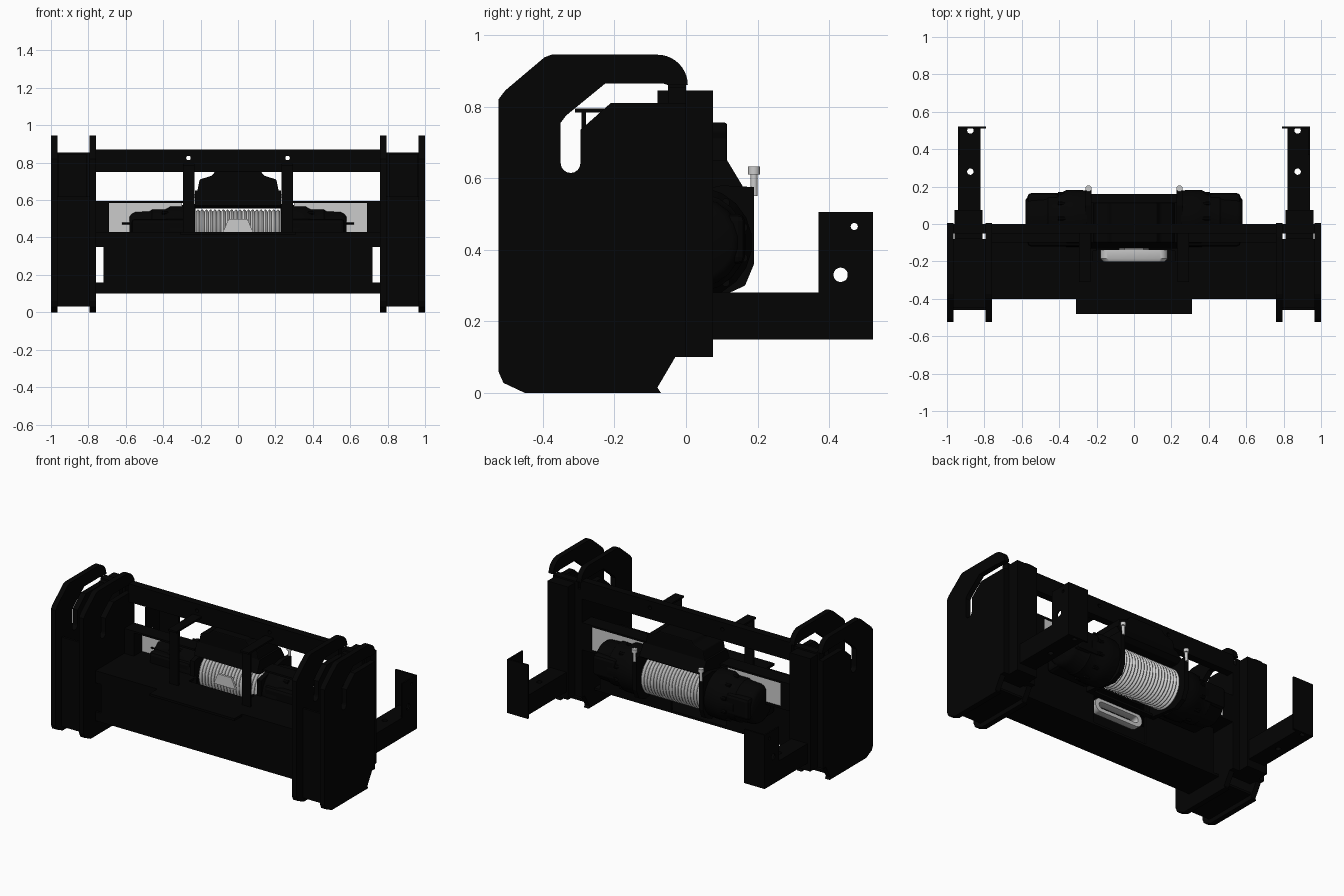
import bpy, bmesh, math
from mathutils import Vector

if "Cube" in bpy.data.objects:
    bpy.data.objects.remove(bpy.data.objects["Cube"])


def material(name, c):
    m = bpy.data.materials.new(name)
    m.diffuse_color = (*c, 1)
    m.use_nodes = True
    m.node_tree.nodes["Principled BSDF"].inputs["Base Color"].default_value = m.diffuse_color
    return m


BLACK = material("black_paint", (0.001, 0.001, 0.001))
STEEL = material("bare_steel", (0.65, 0.65, 0.65))
PANEL = material("panel_grey", (0.56, 0.56, 0.56))


def finish(name, bm, mat=BLACK, smooth=False, bevel=0):
    bmesh.ops.recalc_face_normals(bm, faces=bm.faces)
    me = bpy.data.meshes.new(name)
    bm.to_mesh(me)
    bm.free()
    ob = bpy.data.objects.new(name, me)
    bpy.context.collection.objects.link(ob)
    me.materials.append(mat)
    if bevel:
        b = ob.modifiers.new("bevel", 'BEVEL')
        b.width, b.segments = bevel, 2
    if smooth:
        bpy.ops.object.select_all(action='DESELECT')
        ob.select_set(True)
        bpy.context.view_layer.objects.active = ob
        bpy.ops.object.shade_smooth_by_angle(angle=math.radians(35))
    return ob


def box(name, x, y, z, mat=BLACK, bevel=0):
    bm = bmesh.new()
    bmesh.ops.create_cube(bm, size=1)
    for v in bm.verts:
        v.co = [(a + b) / 2 + c * (b - a) for (a, b), c in zip((x, y, z), v.co)]
    return finish(name, bm, mat, bevel=bevel)


def mirrored(x, s):
    return tuple(sorted((x[0] * s, x[1] * s)))


def plate(name, pts, span, mat=BLACK, axis='X', bevel=0):
    """Extrude a profile, (y, z) along X or (x, z) along Y, between two positions."""
    bm = bmesh.new()
    k = 'XY'.index(axis)
    f = bm.faces.new([bm.verts.new((span[0], p, q) if k == 0 else (p, span[0], q)) for p, q in pts])
    r = bmesh.ops.extrude_face_region(bm, geom=[f])
    for v in r['geom']:
        if isinstance(v, bmesh.types.BMVert):
            v.co[k] = span[1]
    return finish(name, bm, mat, bevel=bevel)


def lathe(name, prof, centre, axis='X', n=32, mat=BLACK, smooth=True):
    """Turn an (along, radius) profile around an axis."""
    bm = bmesh.new()
    rings = []
    for a, r in prof:
        ring = []
        for i in range(n):
            t = 2 * math.pi * (i + .5) / n
            p, q = r * math.cos(t), r * math.sin(t)
            d = {'X': (a, p, q), 'Y': (p, a, q), 'Z': (p, q, a)}[axis]
            ring.append(bm.verts.new(Vector(centre) + Vector(d)))
        rings.append(ring)
    for a, b in zip(rings, rings[1:]):
        for i in range(n):
            bm.faces.new((a[i], a[(i + 1) % n], b[(i + 1) % n], b[i]))
    bm.faces.new(rings[0])
    bm.faces.new(rings[-1])
    return finish(name, bm, mat, smooth)


def drill(ob, centre, axis, r, depth):
    cut = lathe("hole_cutter", [(-depth, r), (depth, r)], centre, axis, 24, smooth=False)
    m = ob.modifiers.new("hole", 'BOOLEAN')
    m.object, m.operation, m.solver = cut, 'DIFFERENCE', 'EXACT'
    bpy.context.view_layer.objects.active = ob
    bpy.ops.object.modifier_apply(modifier=m.name)
    bpy.data.objects.remove(cut)


# Hooked side plate outline (y, z)
arc = [(-.08 + .085 * math.sin(a), .86 + .085 * math.cos(a))
       for a in [math.pi / 2 * i / 10 for i in range(11)]]
slot_end = [(-.3225 - .0275 * math.cos(a), .642 - .0275 * math.sin(a))
            for a in [math.pi * (i / 8) for i in range(9)]]
hook = ([(-.45, 0), (-.51, .028), (-.524, .06), (-.524, .82), (-.505, .845), (-.395, .938), (-.375, .945)]
        + arc + [(-.05, .86), (-.065, .865), (-.225, .865), (-.335, .775), (-.35, .755)]
        + slot_end + [(-.295, .735), (-.21, .81), (0, .81), (0, .1), (-.03, .1), (-.08, .015), (-.07, 0)])

for s, side in ((1, "right"), (-1, "left")):
    # Side towers
    plate(side + "_outer_side_plate", hook, mirrored((.965, 1), s))
    plate(side + "_inner_side_plate", hook, mirrored((.76, .795), s))
    gap = mirrored((.79, .97), s)
    box(side + "_tower_front", gap, (-.46, -.445), (.03, .62))
    box(side + "_tower_floor", gap, (-.455, -.08), (.03, .045))
    box(side + "_tower_column", mirrored((.81, .96), s), (-.08, .075), (.1, .845))
    box(side + "_column_cap", gap, (-.05, 0), (.1, .855))

    # Chassis mounting arm with angle bracket
    arm = box(side + "_mount_arm", mirrored((.82, .94), s), (.07, .52), (.15, .28))
    for y in (.28, .5):
        drill(arm, (s * .875, y, .2), 'Z', .017, .3)
    tab = box(side + "_mount_tab", mirrored((.93, .94), s), (.37, .52), (.275, .505))
    drill(tab, (s * .93, .47, .465), 'X', .01, .1)
    drill(tab, (s * .93, .432, .33), 'X', .02, .1)
    box(side + "_mount_end_plate", mirrored((.79, .94), s), (.51, .522), (.15, .505))

    # Shelf, grey panel and gusset beside the winch
    box(side + "_shelf", mirrored((.25, .76), s), (-.1, 0), (.583, .595))
    box(side + "_grey_panel", mirrored((.3, .69), s), (-.015, -.005), (.42, .583), PANEL)
    box(side + "_gusset", mirrored((.69, .765), s), (-.1, 0), (.42, .59))

    # Bent strap from top bar to cradle
    strap = [(-.02, .795), (-.31, .795), (-.31, .783), (-.292, .783), (-.292, .42),
             (-.28, .42), (-.28, .783), (-.02, .783)]
    plate(side + "_guard_strap", strap, mirrored((.232, .295), s))

    # Winch support plate, bolt and housing
    sup = [(-.13, .3), (.1, .27), (.165, .3), (.19, .36), (.19, .575), (.1, .58), (-.13, .53)]
    plate(side + "_winch_support", sup, mirrored((.228, .258), s))
    lathe(side + "_clamp_bolt", [(.55, .01), (.61, .01), (.61, .017), (.632, .017)],
          (s * .243, .19, 0), 'Z', 16, STEEL)
    housing = [(.25, .15), (.3, .155), (.36, .155), (.39, .138), (.46, .138), (.47, .13),
               (.55, .125), (.57, .115), (.58, .1)]
    lathe(side + "_winch_housing", [(a * s, r) for a, r in housing], (0, .03, .42), n=20)
    for k in range(10):
        t = 2 * math.pi * (k + .5) / 10
        lathe(side + "_housing_bolt", [(s * .36, .012), (s * .405, .012)],
              (0, .03 + .138 * math.cos(t), .42 + .138 * math.sin(t)), n=8)
    box(side + "_housing_foot", mirrored((.27, .57), s), (-.12, .03), (.31, .5), bevel=.02)
    box(side + "_housing_terminal", mirrored((.4, .57), s), (.08, .165), (.36, .5), bevel=.02)
    lathe(side + "_cable_stud", [(s * .57, .005), (s * .62, .005)], (0, -.02, .475), n=10)

# Winch drum wound with rope
coils, prof = 20, []
for i in range(coils * 6 + 1):
    prof.append((-.225 + .45 * i / (coils * 6), .118 + .012 * abs(math.sin(math.pi * i / 6))))
lathe("rope_drum", prof, (0, .03, .42), n=40, mat=STEEL)
plate("rope_badge_plate", [(-.08, .43), (.08, .43), (.05, .5), (-.05, .5)], (-.14, -.125), STEEL, 'Y')

# Control box above the drum: tapered profile seen from the front
front = [(-.23, .585), (.23, .585), (.205, .71), (.14, .73), (.12, .755),
         (-.12, .755), (-.14, .73), (-.205, .71)]
plate("control_box", front, (-.1, .115), axis='Y', bevel=.006)
plate("control_box_base", [(-.13, .57), (-.09, .555), (.13, .555), (.16, .575), (.115, .65), (-.1, .65)], (-.23, .23))

# Top cross bar
bar = box("top_bar", (-.77, .77), (-.05, 0), (.75, .87))
for s in (1, -1):
    drill(bar, (s * .265, -.02, .825), 'Y', .012, .2)

# Winch cradle beam
box("cradle_front", (-.72, .72), (-.4, -.385), (.1, .43))
box("cradle_top", (-.765, .765), (-.4, -.2), (.415, .43))
box("cradle_bottom", (-.765, .765), (-.4, -.13), (.1, .115))
for z in ((.35, .43), (.1, .16)):
    box("cradle_flange", (-.765, .765), (-.4, -.385), z)
box("cradle_front_lip", (-.31, .31), (-.48, -.39), (.415, .43))
box("rope_guide_mount", (-.23, .23), (-.14, -.1), (.3, .315))
for s, side in ((1, "right"), (-1, "left")):
    box(side + "_cradle_rear", mirrored((.2, .72), s), (-.145, -.13), (.1, .43))
    box(side + "_cradle_deck", mirrored((.22, .765), s), (-.21, 0), (.415, .43))
    box(side + "_cradle_end", mirrored((.705, .72), s), (-.4, -.13), (.1, .43))

# Rope guide: rounded ring with a long slot
bm = bmesh.new()


def oval(y, hx, hz):
    out = []
    for i in range(32):
        t = 2 * math.pi * (i + .5) / 32
        cx = (hx - hz) * (1 if math.cos(t) > 0 else -1)
        out.append(bm.verts.new((cx + hz * math.cos(t), y, .26 + hz * math.sin(t))))
    return out


loops = [oval(-.2, .165, .036), oval(-.185, .18, .046), oval(-.14, .18, .046),
         oval(-.14, .15, .022), oval(-.185, .145, .017), oval(-.2, .152, .025)]
for a, b in zip(loops, loops[1:] + loops[:1]):
    for i in range(32):
        bm.faces.new((a[i], a[(i + 1) % 32], b[(i + 1) % 32], b[i]))
finish("rope_guide", bm, STEEL, True)
